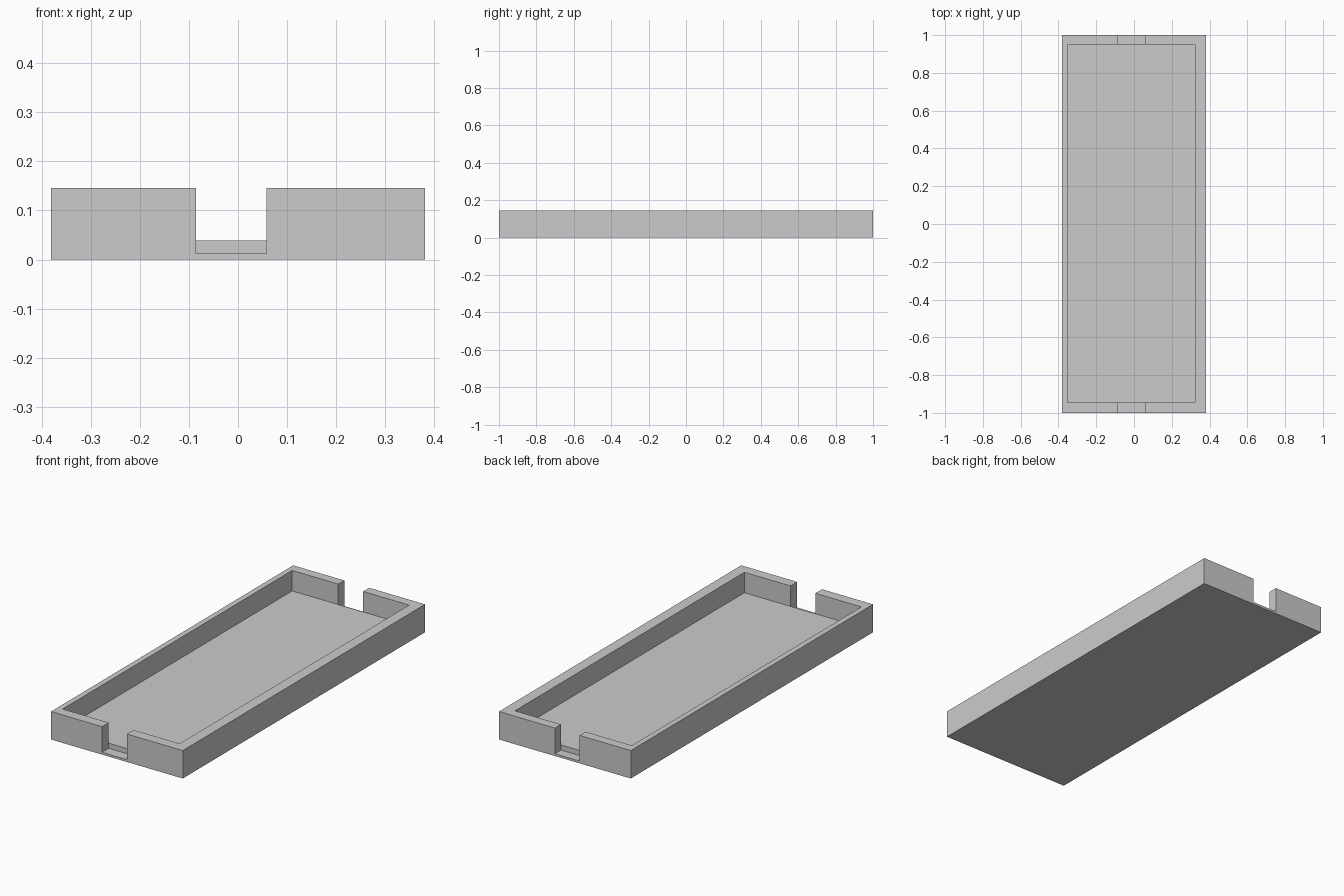
import bpy

if "Cube" in bpy.data.objects:
    bpy.data.objects.remove(bpy.data.objects["Cube"])

def box(name, x0, x1, y0, y1, z0, z1):
    bpy.ops.mesh.primitive_cube_add(size=1, location=((x0 + x1) / 2, (y0 + y1) / 2, (z0 + z1) / 2))
    ob = bpy.context.object
    ob.name = name
    ob.scale = (x1 - x0, y1 - y0, z1 - z0)
    bpy.ops.object.transform_apply(location=True, rotation=False, scale=True)
    return ob

def cut(target, cutter):
    mod = target.modifiers.new("cut", 'BOOLEAN')
    mod.operation = 'DIFFERENCE'
    mod.solver = 'EXACT'
    mod.object = cutter
    bpy.context.view_layer.objects.active = target
    bpy.ops.object.modifier_apply(modifier=mod.name)
    bpy.data.objects.remove(cutter, do_unlink=True)

# Solid slab that becomes the tray
tray = box("tray", -0.381, 0.381, -1, 1, 0, 0.146)

# Slightly off-centre cavity leaving a floor and thin rim
front, back = -0.945, 0.95
cut(tray, box("cavity", -0.352, 0.324, front, back, 0.039, 0.3))

# Notch through each end wall, dropping below the cavity floor
for y0, y1 in ((-1.1, front), (back, 1.1)):
    cut(tray, box("notch", -0.086, 0.058, y0, y1, 0.012, 0.3))
